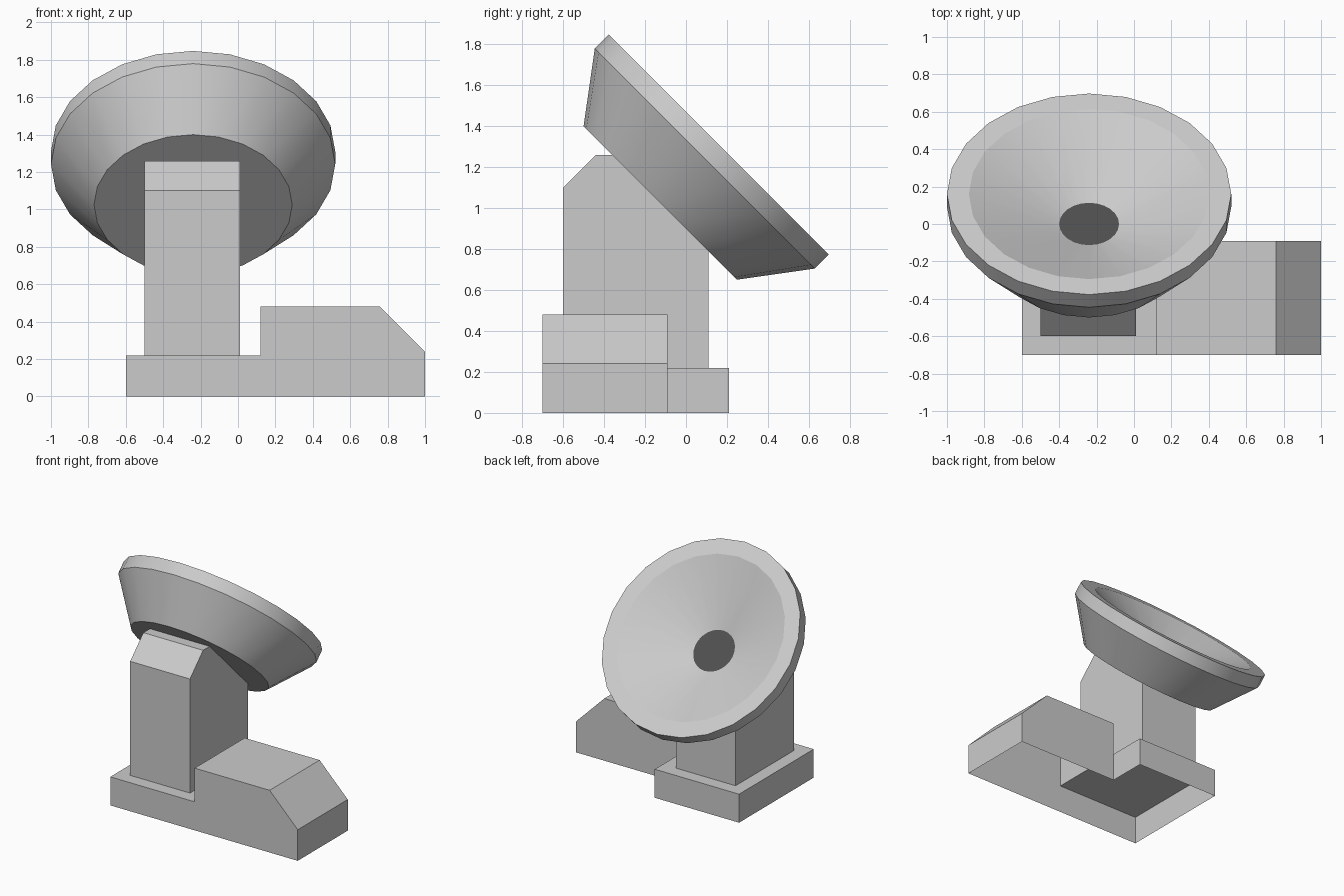
import bpy, bmesh, math
from mathutils import Matrix, Vector

if "Cube" in bpy.data.objects:
    bpy.data.objects.remove(bpy.data.objects["Cube"])


def finish(name, bm, smooth=False):
    bmesh.ops.recalc_face_normals(bm, faces=bm.faces)
    me = bpy.data.meshes.new(name)
    bm.to_mesh(me)
    bm.free()
    ob = bpy.data.objects.new(name, me)
    bpy.context.collection.objects.link(ob)
    if smooth:
        bpy.context.view_layer.objects.active = ob
        ob.select_set(True)
        bpy.ops.object.shade_smooth_by_angle(angle=math.radians(20))
        ob.select_set(False)
    return ob


def add_prism(bm, points, offset):
    """Extrude a 3D outline along an offset into a closed prism."""
    a = [bm.verts.new(p) for p in points]
    b = [bm.verts.new(Vector(p) + Vector(offset)) for p in points]
    n = len(a)
    bm.faces.new(a)
    bm.faces.new(b[::-1])
    for i in range(n):
        j = (i + 1) % n
        bm.faces.new((a[i], b[i], b[j], a[j]))


def add_lathe(bm, profile, sides=24):
    """Revolve (radius, height) points around z; returns the vertex rings."""
    rings = []
    for r, h in profile:
        rings.append([bm.verts.new((r * math.cos(2 * math.pi * i / sides),
                                    r * math.sin(2 * math.pi * i / sides), h))
                      for i in range(sides)])
    for lo, hi in zip(rings, rings[1:]):
        for i in range(sides):
            j = (i + 1) % sides
            bm.faces.new((lo[i], lo[j], hi[j], hi[i]))
    return rings


# Base: L-shaped hollow shell, open underneath, with a raised sloped housing
bm = bmesh.new()
add_prism(bm, [(-.6, -.7, 0), (.12, -.7, 0), (.12, -.09, 0), (.12, .21, 0), (-.6, .21, 0)],
          (0, 0, .22))
add_prism(bm, [(x, -.7, z) for x, z in
               [(.12, 0), (.12, .22), (.12, .48), (.76, .48), (1, .24), (1, 0)]],
          (0, .61, 0))
inner = []
for f in bm.faces:
    c = f.calc_center_median()
    partition = abs(c.x - .12) < .001 and c.y < -.09 and c.z < .22
    if c.z < .001 or partition:
        inner.append(f)
bmesh.ops.delete(bm, geom=inner, context='FACES')
bmesh.ops.remove_doubles(bm, verts=bm.verts, dist=.001)
finish("base", bm)

# Pillar: upright block cut at 45 degrees to carry the dish
bm = bmesh.new()
add_prism(bm, [(-.5, y, z) for y, z in
               [(-.6, .22), (-.6, 1.10), (-.44, 1.26), (-.36, 1.26), (.11, .79), (.11, .22)]],
          (.51, 0, 0))
finish("pillar", bm)

tilt = Matrix.Translation((-.24, -.125, 1.025)) @ Matrix.Rotation(math.radians(-45), 4, 'X')

# Dish: back plate, flared side, rim band, flat lip and conical bowl
bm = bmesh.new()
rings = add_lathe(bm, [(.53, 0), (.76, .307), (.76, .403), (.643, .403), (.16, .177)])
bm.faces.new(rings[0][::-1])
bm.transform(tilt)
finish("dish", bm, smooth=True)

# Dark disc at the centre of the bowl
bm = bmesh.new()
bmesh.ops.create_circle(bm, cap_ends=True, segments=24, radius=.16,
                        matrix=tilt @ Matrix.Translation((0, 0, .177)))
disc = finish("dish_centre", bm)
dark = bpy.data.materials.new("dark_grey")
dark.diffuse_color = (.08, .08, .08, 1)
dark.use_nodes = True
dark.node_tree.nodes["Principled BSDF"].inputs["Base Color"].default_value = dark.diffuse_color
disc.data.materials.append(dark)
